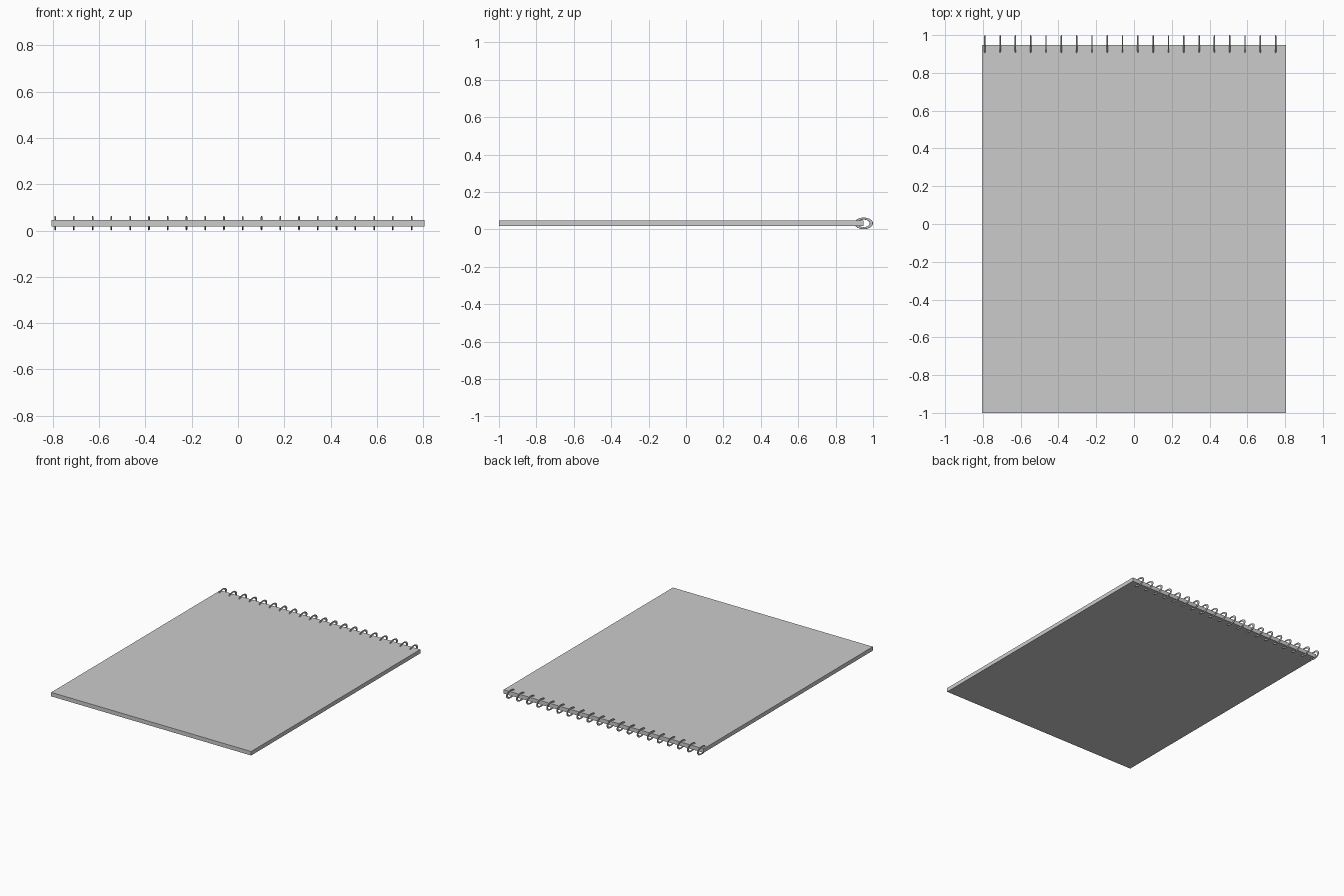
import bpy

if "Cube" in bpy.data.objects:
    bpy.data.objects.remove(bpy.data.objects["Cube"])

RINGS = 20
FIRST_X, LAST_X = -0.79, 0.75
MID_Z = 0.032

# paper pad
bpy.ops.mesh.primitive_cube_add(size=1, location=(0, -0.026, MID_Z))
pad = bpy.context.object
pad.name = "paper_pad"
pad.scale = (1.612, 1.948, 0.029)
bpy.ops.object.transform_apply(location=False, rotation=False, scale=True)

# flattened binding ring, turned to stand across the top edge
bpy.ops.mesh.primitive_torus_add(major_segments=28, minor_segments=10,
                                 major_radius=0.041, minor_radius=0.009,
                                 location=(FIRST_X, 0.95, MID_Z),
                                 rotation=(0, 1.5707963, 0))
ring = bpy.context.object
ring.name = "binding_ring_01"
ring.scale = (0.62, 1, 0.42)
bpy.ops.object.transform_apply(location=False, rotation=True, scale=True)
bpy.ops.object.shade_smooth_by_angle()

# repeat the ring along the edge
step = (LAST_X - FIRST_X) / (RINGS - 1)
for i in range(1, RINGS):
    copy = ring.copy()
    copy.name = f"binding_ring_{i + 1:02d}"
    copy.location.x = FIRST_X + i * step
    bpy.context.collection.objects.link(copy)
